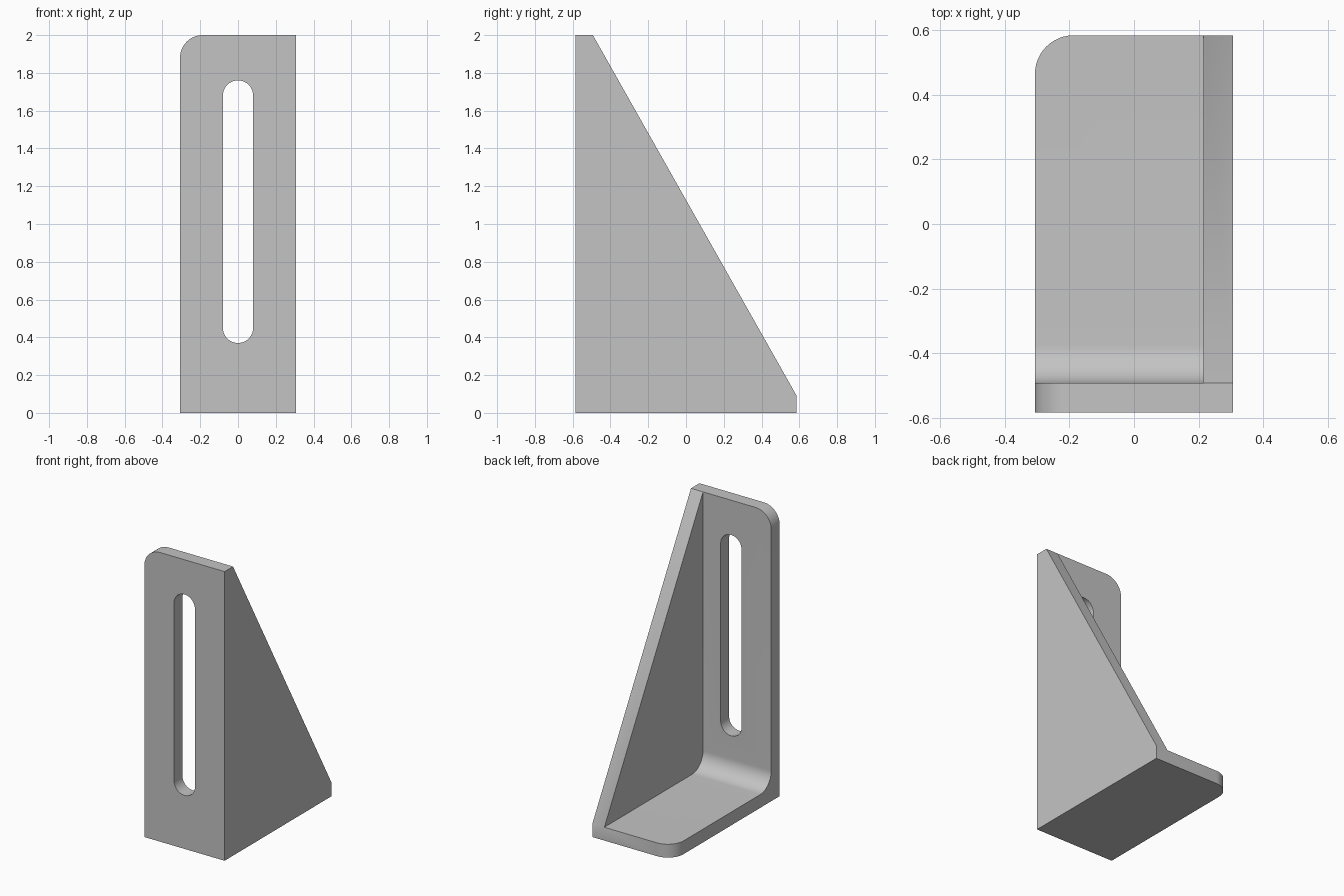
import bpy, bmesh, math
from mathutils import Vector

cube = bpy.data.objects.get("Cube")
if cube:
    bpy.data.objects.remove(cube, do_unlink=True)

# Main dimensions
W, D, H = 0.307, 0.585, 2.0      # half width, half depth, height
T = 0.092                        # plate thickness
FILLET, CORNER = 0.12, 0.12
SLOT_R, SLOT_LOW, SLOT_HIGH = 0.08, 0.37, 1.76

grey = bpy.data.materials.new("plain grey")
grey.use_nodes = True
colour = (0.55, 0.55, 0.55, 1)
grey.diffuse_color = colour
grey.node_tree.nodes["Principled BSDF"].inputs["Base Color"].default_value = colour


def arc(cy, cz, r, start, end, steps):
    """Points of an arc, angles in degrees."""
    angles = [math.radians(start + (end - start) * i / steps) for i in range(steps + 1)]
    return [(cy + r * math.cos(a), cz + r * math.sin(a)) for a in angles]


def make_object(name, bm):
    bmesh.ops.recalc_face_normals(bm, faces=bm.faces)
    mesh = bpy.data.meshes.new(name)
    bm.to_mesh(mesh)
    bm.free()
    mesh.materials.append(grey)
    obj = bpy.data.objects.new(name, mesh)
    bpy.context.collection.objects.link(obj)
    return obj


# Side profiles in (y, z): outer outline and the filleted inside line
outer = [(-D + T, H), (-D, H), (-D, 0), (D, 0), (D, T)]
inner = arc(-D + T + FILLET, T + FILLET, FILLET, 270, 180, 16)

# L-shaped front plate and base, closed on one side by the sloping gusset
bm = bmesh.new()


def ring(x, points):
    return [bm.verts.new((x, y, z)) for y, z in points]


def bridge(a, b):
    for i in range(len(a)):
        j = (i + 1) % len(a)
        bm.faces.new((a[i], a[j], b[j], b[i]))


near = ring(-W, outer + inner)
middle = ring(W - T, outer + inner)
far = ring(W, outer)
bm.faces.new(near)
bridge(near, middle)
n = len(outer)
bm.faces.new([middle[n - 1]] + middle[n:] + [middle[0]])   # gusset inner face
bridge(middle[:n], far)                                    # gusset rim and slope
bm.faces.new(far)

# Round the free corner of each plate
corners = []
for e in bm.edges:
    on_side = all(abs(v.co.x + W) < 1e-4 for v in e.verts)
    at_top = all(abs(v.co.z - H) < 1e-4 for v in e.verts)
    at_end = all(abs(v.co.y - D) < 1e-4 for v in e.verts)
    if on_side and (at_top or at_end):
        corners.append(e)
bmesh.ops.bevel(bm, geom=corners, offset=CORNER, offset_type='OFFSET',
                segments=12, profile=0.5, affect='EDGES')
bmesh.ops.dissolve_limit(bm, angle_limit=math.radians(0.5),
                         verts=bm.verts, edges=bm.edges)
bracket = make_object("angle_bracket", bm)

# Long slot through the front plate
bm = bmesh.new()
outline = (arc(0, SLOT_HIGH - SLOT_R, SLOT_R, 0, 180, 20)
           + arc(0, SLOT_LOW + SLOT_R, SLOT_R, 180, 360, 20))
face = bm.faces.new([bm.verts.new((x, -D - T, z)) for x, z in outline])
new = bmesh.ops.extrude_face_region(bm, geom=[face])["geom"]
bmesh.ops.translate(bm, vec=Vector((0, 3 * T, 0)),
                    verts=[g for g in new if isinstance(g, bmesh.types.BMVert)])
cutter = make_object("slot_cutter", bm)

bpy.ops.object.select_all(action='DESELECT')
bpy.context.view_layer.objects.active = bracket
bracket.select_set(True)
cut = bracket.modifiers.new("slot", 'BOOLEAN')
cut.operation = 'DIFFERENCE'
cut.solver = 'EXACT'
cut.object = cutter
bpy.ops.object.modifier_apply(modifier=cut.name)
bpy.data.objects.remove(cutter, do_unlink=True)
bpy.ops.object.shade_smooth_by_angle(angle=math.radians(30))
